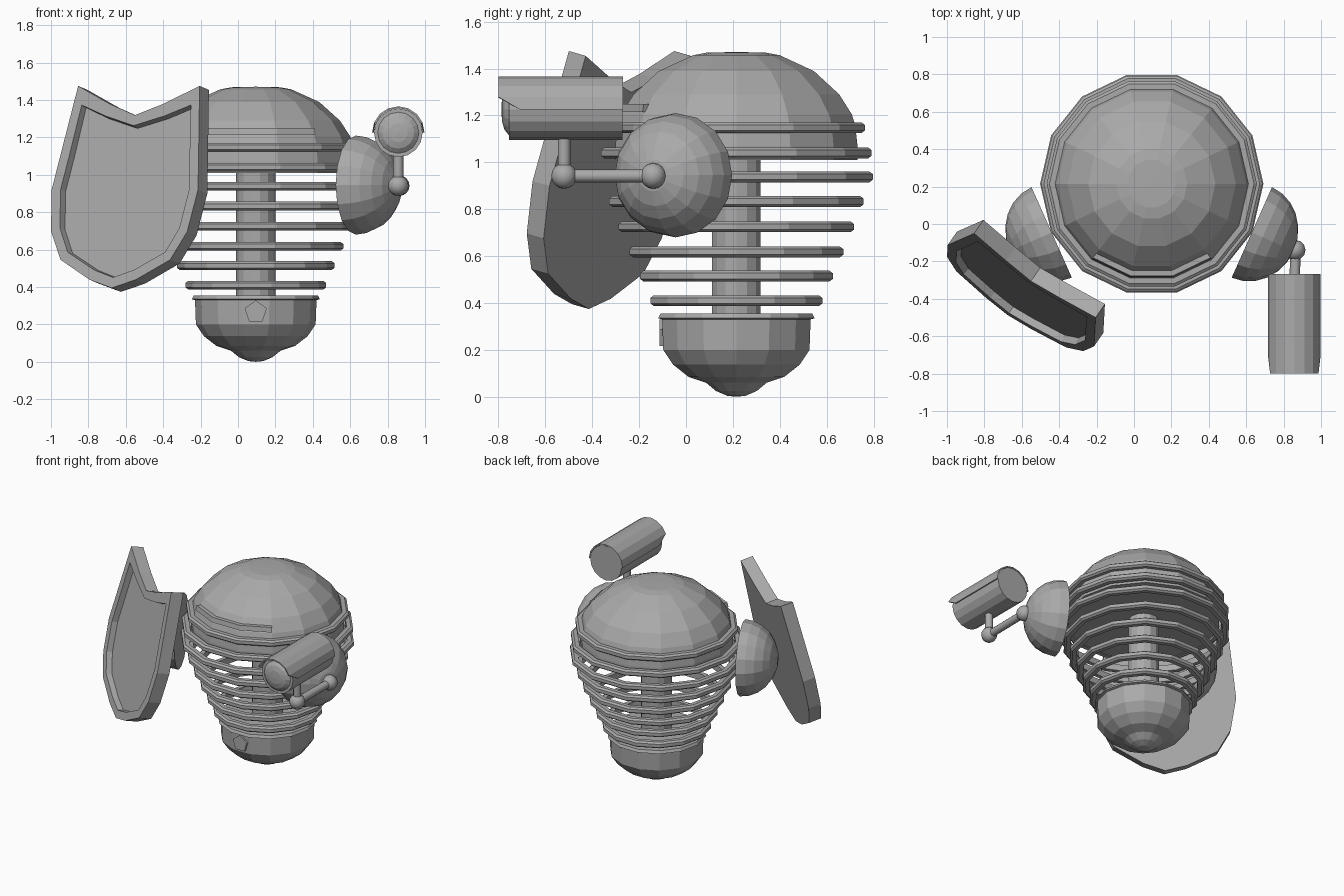
import bpy, bmesh, math
from mathutils import Vector, Matrix

if "Cube" in bpy.data.objects:
    bpy.data.objects.remove(bpy.data.objects["Cube"])

CX, CY = 0.095, 0.215   # body axis
N = 14                  # sides of the round parts

# Dark grey finish used everywhere
GREY = bpy.data.materials.new("dark_grey")
GREY.diffuse_color = (0.4, 0.4, 0.4, 1)
GREY.use_nodes = True
GREY.node_tree.nodes["Principled BSDF"].inputs["Base Color"].default_value = GREY.diffuse_color


def finish(name, bm, mat=None, smooth=False):
    bmesh.ops.remove_doubles(bm, verts=bm.verts, dist=1e-5)
    bmesh.ops.recalc_face_normals(bm, faces=bm.faces)
    me = bpy.data.meshes.new(name)
    bm.to_mesh(me)
    bm.free()
    me.materials.append(GREY)
    ob = bpy.data.objects.new(name, me)
    bpy.context.collection.objects.link(ob)
    if mat:
        me.transform(mat)
    if smooth:
        bpy.ops.object.select_all(action='DESELECT')
        ob.select_set(True)
        bpy.context.view_layer.objects.active = ob
        bpy.ops.object.shade_smooth_by_angle(angle=math.radians(35))
    return ob


def lathe(name, profile, mat, closed=False, n=N, smooth=False):
    """Spin (radius, height) points around local z."""
    bm = bmesh.new()
    rows = [[bm.verts.new((r * math.cos(2 * math.pi * i / n), r * math.sin(2 * math.pi * i / n), z))
             for i in range(n)] if r > 0 else [bm.verts.new((0, 0, z))] for r, z in profile]
    pairs = list(zip(rows, rows[1:])) + ([(rows[-1], rows[0])] if closed else [])
    for a, b in pairs:
        for i in range(n):
            j = (i + 1) % n
            f = [a[i % len(a)], a[j % len(a)], b[j % len(b)], b[i % len(b)]]
            bm.faces.new(list(dict.fromkeys(f)))
    return finish(name, bm, mat, smooth)


def strip(name, loops, mat):
    """Skin a row of four-point sections and cap both ends."""
    bm = bmesh.new()
    rows = [[bm.verts.new(p) for p in loop] for loop in loops]
    for a, b in zip(rows, rows[1:]):
        for i in range(4):
            bm.faces.new((a[i], a[(i + 1) % 4], b[(i + 1) % 4], b[i]))
    bm.faces.new(rows[0])
    bm.faces.new(rows[-1])
    return finish(name, bm, mat)


def aim(origin, direction):
    rot = Vector(direction).to_track_quat('Z', 'Y').to_matrix().to_4x4()
    return Matrix.Translation(origin) @ rot


def rod(name, a, b, r, n=12, smooth=True):
    a, b = Vector(a), Vector(b)
    L = (b - a).length
    lathe(name, [(0, 0), (r, 0), (r, L), (0, L)], aim(a, b - a), n=n, smooth=smooth)


def ball(name, c, r):
    bm = bmesh.new()
    bmesh.ops.create_uvsphere(bm, u_segments=12, v_segments=8, radius=r)
    finish(name, bm, Matrix.Translation(c), True)


body = Matrix.Translation((CX, CY, 0))

# Domed head
lathe("head_dome", [(0, 1.01), (0.53, 1.01), (0.53, 1.07), (0.52, 1.16), (0.505, 1.205), (0.45, 1.29),
                    (0.34, 1.389), (0.19, 1.457), (0.13, 1.468), (0, 1.471)], body)

# Cage rings, widest near the head
for i, (z, r) in enumerate([(1.148, .562), (1.04, .592), (.938, .597), (.833, .557), (.725, .515),
                            (.618, .468), (.515, .422), (.41, .376)]):
    lathe(f"cage_ring_{i + 1}", [(r - .045, z - .023), (r - .015, z - .023), (r, z - .012),
                                 (r, z + .012), (r - .015, z + .023), (r - .045, z + .023)], body, closed=True)

# Central column and base bowl
rod("column", (CX, CY, 0.3), (CX, CY, 1.05), 0.106, N, smooth=False)
lathe("base_bowl", [(0, 0), (.04, .004), (.09, .025), (.133, .06), (.21, .085), (.277, .137), (.32, .2),
                    (.325, .33), (.342, .335), (.332, .355), (0, .355)], body)

# Pentagon badge on the bowl
strip_angle = [math.pi / 2 + k * 2 * math.pi / 5 for k in range(5)]
bm = bmesh.new()
rings = [[bm.verts.new((.062 * math.cos(a), y, .062 * math.sin(a))) for a in strip_angle] for y in (-.01, .01)]
bm.faces.new(rings[0])
bm.faces.new(rings[1])
for i in range(5):
    j = (i + 1) % 5
    bm.faces.new((rings[0][i], rings[0][j], rings[1][j], rings[1][i]))
finish("badge", bm, Matrix.Translation((CX, CY - .319, .267)))

# Brow strip on the front of the head
angles = [-math.pi / 2 + k * 2 * math.pi / N for k in (-1.5, -0.5, 0.5, 1.5)]
strip("brow_strip", [[(r * math.cos(a), r * math.sin(a), z)
                      for r, z in ((.45, 1.215), (.512, 1.215), (.505, 1.25), (.45, 1.25))]
                     for a in angles], body)

# Shoulder pods, mirrored about the body axis
R, D = 0.265, 0.245
pod = [(0, 0)] + [(R * math.cos(t * math.pi / 12), D * math.sin(t * math.pi / 12)) for t in range(6)] + [(0, D)]
for side, name in ((1, "right_pod"), (-1, "left_pod")):
    lathe(name, pod, aim((CX + side * .535, -.045, .945), (side * .913, -.407, 0)), n=16)

# Camera arm
lens_x, arm_y, arm_z = .857, -.52, .942
ball("arm_joint_inner", (lens_x + .005, -.14, arm_z), .055)
ball("arm_joint_outer", (lens_x, arm_y, arm_z), .055)
rod("arm_rod", (lens_x + .005, -.14, arm_z), (lens_x, arm_y, arm_z), .028)
rod("arm_post", (lens_x, arm_y, arm_z), (lens_x, arm_y, 1.13), .027)

# Camera body with bulging lens
lathe("camera_body", [(0, 0), (.13, 0), (.13, .485), (.11, .485), (.085, .505), (.05, .515), (0, .518)],
      aim((lens_x, -.27, 1.225), (0, -1, 0)), n=16)

# Camera hood: half shell with slanted front corners
hood = []
for k in range(9):
    a, front_y = k * math.pi / 8, (-.71 if k in (0, 8) else -.8)
    hood.append([(r * math.cos(a), y, r * math.sin(a))
                 for r, y in ((.14, -.268), (.14, front_y), (.131, front_y), (.131, -.268))])
strip("camera_hood", hood, Matrix.Translation((lens_x, 0, 1.226)))

# Shield: half outline mirrored, extruded back, front face recessed
half = [(.17, -.1), (.395, 0), (.449, -.378), (.476, -.57), (.443, -.8), (.357, -.955), (.15, -1.065)]
outline = [(0, -.16)] + half + [(0, -1.11)] + [(-x, z) for x, z in reversed(half)]
bm = bmesh.new()
front = bm.faces.new([bm.verts.new((x, y, 0)) for x, y in reversed(outline)])
back = bmesh.ops.extrude_face_region(bm, geom=[front], use_keep_orig=True)['geom']
bmesh.ops.translate(bm, verts=[g for g in back if isinstance(g, bmesh.types.BMVert)], vec=(0, 0, -.09))
bmesh.ops.recalc_face_normals(bm, faces=bm.faces)
front = max(bm.faces, key=lambda f: f.calc_center_median().z)
bmesh.ops.inset_individual(bm, faces=[front], thickness=.058)
for vert in front.verts:            # blunt the two upper corners of the recess
    if abs(vert.co.x) > .25 and vert.co.y > -.14:
        vert.co.x, vert.co.y = math.copysign(.355, vert.co.x), -.105
    elif abs(vert.co.x) > .1 and vert.co.y > -.2:
        vert.co.y = -.165
bmesh.ops.inset_individual(bm, faces=[front], thickness=.006, depth=-.04)
s, c = math.sin(math.radians(13.4)), math.cos(math.radians(13.4))
u, v = Vector((.822, -.569, 0)), Vector((.569 * s, .822 * s, c))
basis = Matrix((u, v, u.cross(v))).transposed().to_4x4()
finish("shield", bm, Matrix.Translation((-.53, -.275, 1.475)) @ basis)
